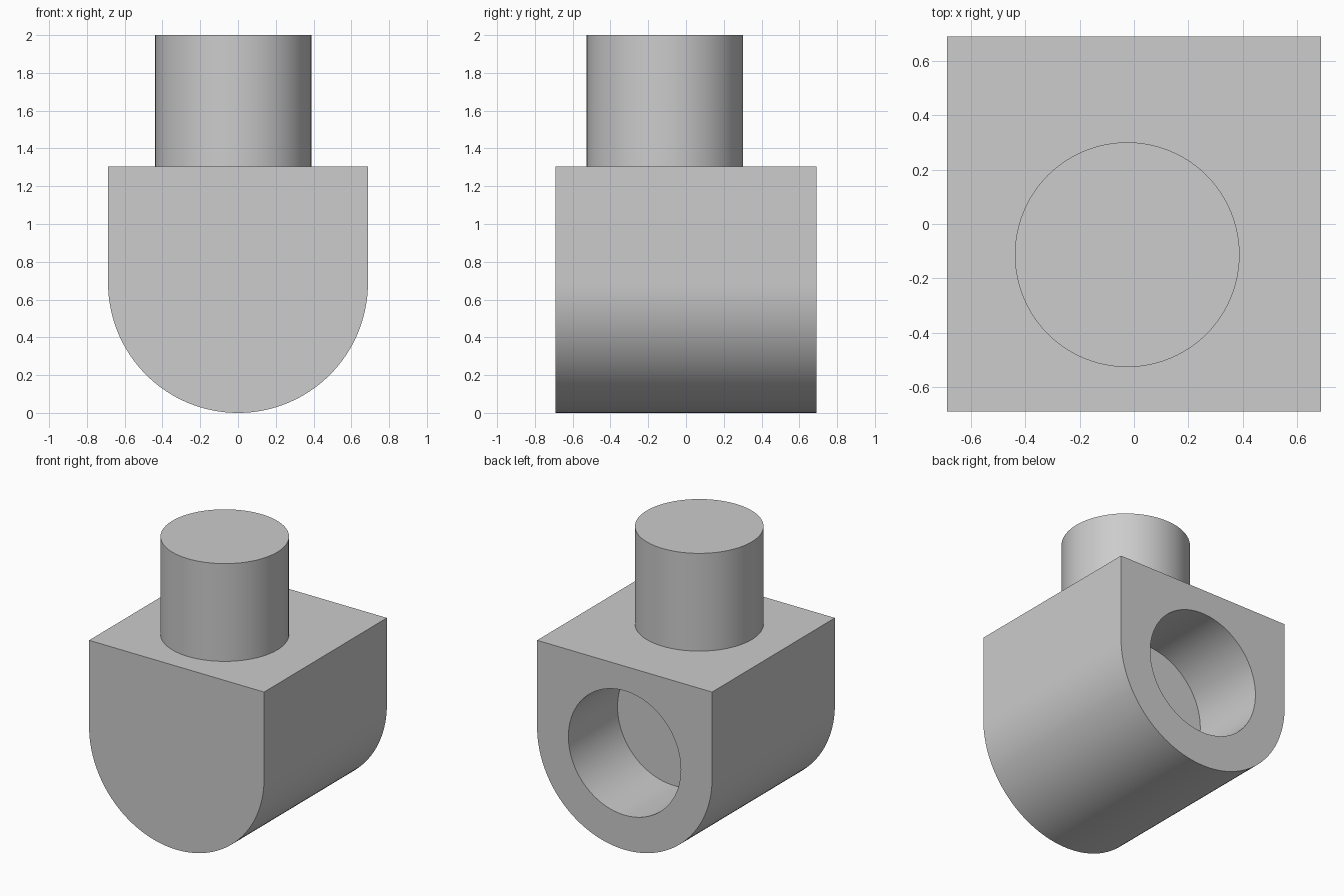
import bpy, bmesh, math

cube = bpy.data.objects.get("Cube")
if cube:
    bpy.data.objects.remove(cube, do_unlink=True)

grey = bpy.data.materials.new("light_grey")
grey.use_nodes = True
colour = (0.604, 0.604, 0.604, 1)
grey.diffuse_color = colour
grey.node_tree.nodes["Principled BSDF"].inputs["Base Color"].default_value = colour

R = 0.688           # radius of the rounded underside
HALF_DEPTH = 0.69
BODY_TOP = 1.305
BORE_DEPTH = 0.552


def smooth(obj):
    bpy.ops.object.select_all(action="DESELECT")
    obj.select_set(True)
    bpy.context.view_layer.objects.active = obj
    bpy.ops.object.shade_smooth_by_angle(angle=math.radians(30))


def cylinder(name, radius, depth, location, rotation=(0, 0, 0)):
    bpy.ops.mesh.primitive_cylinder_add(vertices=96, radius=radius, depth=depth,
                                        location=location, rotation=rotation)
    obj = bpy.context.object
    obj.name = name
    obj.data.materials.append(grey)
    return obj


# Body: a U-shaped profile extruded from front to back
bm = bmesh.new()
arc = [math.pi + math.pi * i / 64 for i in range(65)]
profile = [(R * math.cos(a), R + R * math.sin(a)) for a in arc]
profile += [(R, BODY_TOP), (-R, BODY_TOP)]
face = bm.faces.new([bm.verts.new((x, -HALF_DEPTH, z)) for x, z in profile])
extruded = bmesh.ops.extrude_face_region(bm, geom=[face])
bmesh.ops.translate(bm, vec=(0, 2 * HALF_DEPTH, 0),
                    verts=[v for v in extruded["geom"] if isinstance(v, bmesh.types.BMVert)])
bmesh.ops.recalc_face_normals(bm, faces=bm.faces)
mesh = bpy.data.meshes.new("body")
bm.to_mesh(mesh)
bm.free()
body = bpy.data.objects.new("body", mesh)
bpy.context.collection.objects.link(body)
mesh.materials.append(grey)

# Blind bore in the back face, concentric with the rounded underside
cutter = cylinder("bore_cutter", 0.442, 2 * BORE_DEPTH, (0, HALF_DEPTH, R),
                  (math.pi / 2, 0, 0))
cutter.hide_render = True
bore = body.modifiers.new("bore", "BOOLEAN")
bore.operation = "DIFFERENCE"
bore.solver = "EXACT"
bore.object = cutter
bpy.context.view_layer.objects.active = body
bpy.ops.object.modifier_apply(modifier=bore.name)
bpy.data.objects.remove(cutter, do_unlink=True)
smooth(body)

# Round pin standing off-centre on the body
pin = cylinder("pin", 0.414, 2 - BODY_TOP, (-0.025, -0.113, (2 + BODY_TOP) / 2))
smooth(pin)
